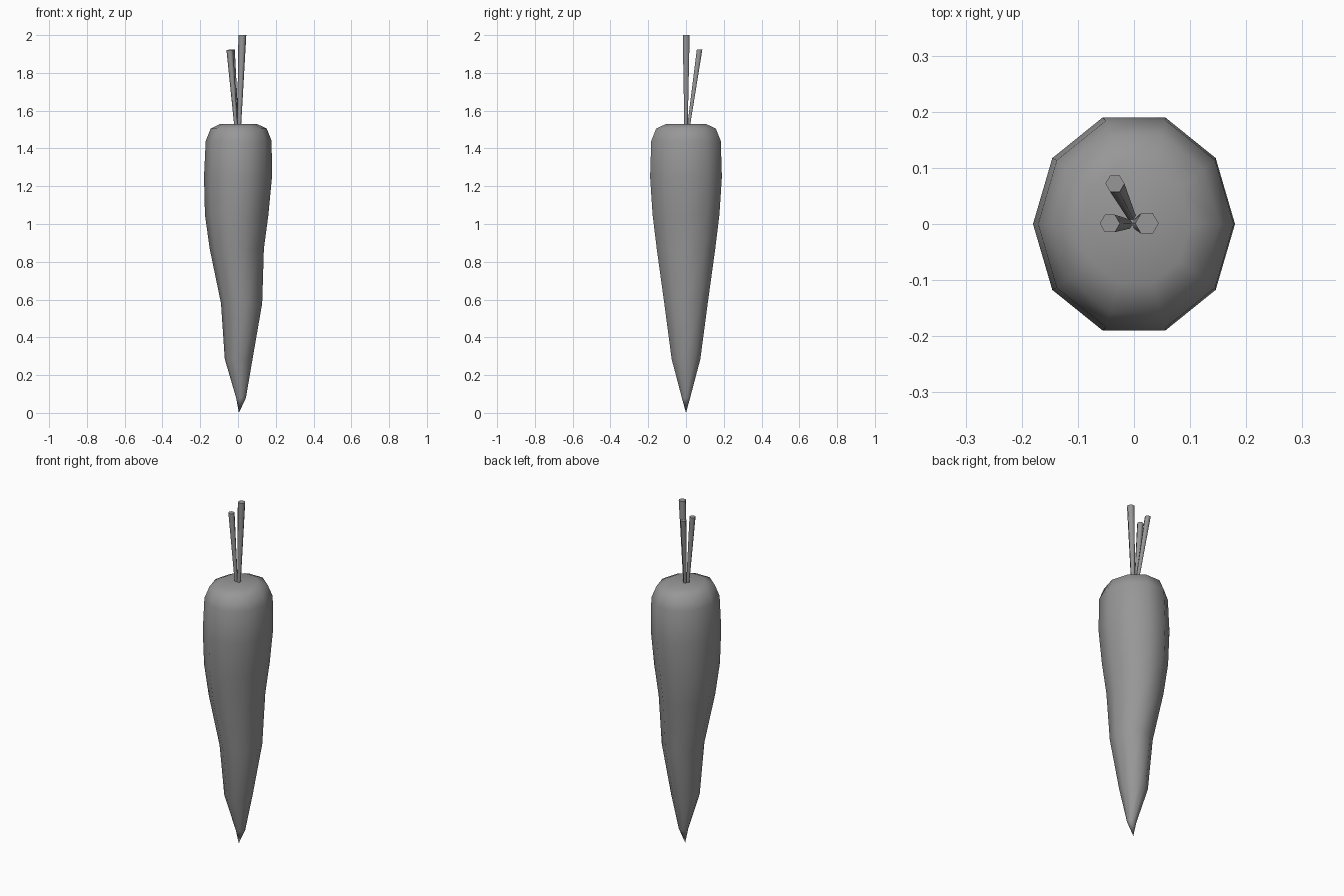
import bpy, bmesh, math

if "Cube" in bpy.data.objects:
    bpy.data.objects.remove(bpy.data.objects["Cube"])

# Dark grey shared by all parts
grey = bpy.data.materials.new("dark_grey")
grey.diffuse_color = (0.31, 0.31, 0.31, 1)
grey.use_nodes = True
grey.node_tree.nodes["Principled BSDF"].inputs["Base Color"].default_value = grey.diffuse_color


def loft(name, rings, sides, angle):
    """Skin rings of (cx, cy, z, rx, ry) and close both ends."""
    bm = bmesh.new()
    loops = []
    for cx, cy, z, rx, ry in rings:
        loops.append([bm.verts.new((cx + rx * math.cos(math.tau * i / sides),
                                    cy + ry * math.sin(math.tau * i / sides), z))
                      for i in range(sides)])
    for a, b in zip(loops, loops[1:]):
        for i in range(sides):
            j = (i + 1) % sides
            bm.faces.new((a[i], a[j], b[j], b[i]))
    bm.faces.new(loops[0][::-1])
    bm.faces.new(loops[-1])
    bmesh.ops.remove_doubles(bm, verts=bm.verts, dist=0.0005)
    bmesh.ops.recalc_face_normals(bm, faces=bm.faces)
    me = bpy.data.meshes.new(name)
    bm.to_mesh(me)
    bm.free()
    me.materials.append(grey)
    ob = bpy.data.objects.new(name, me)
    bpy.context.collection.objects.link(ob)
    bpy.ops.object.select_all(action='DESELECT')
    ob.select_set(True)
    bpy.context.view_layer.objects.active = ob
    bpy.ops.object.shade_smooth_by_angle(angle=math.radians(angle))
    return ob


# Root: z, left x, right x, half depth of each wobbly ring
profile = [
    (0.0, 0.005, 0.005, 0.0),
    (0.08, -0.01, 0.042, 0.022),
    (0.285, -0.07, 0.077, 0.076),
    (0.58, -0.09, 0.128, 0.115),
    (0.87, -0.15, 0.137, 0.155),
    (1.05, -0.175, 0.161, 0.177),
    (1.25, -0.18, 0.18, 0.19),
    (1.44, -0.171, 0.178, 0.184),
    (1.505, -0.145, 0.152, 0.158),
    (1.53, -0.095, 0.10, 0.105),
]
k = math.sin(math.radians(72))
loft("carrot_root", [((l + r) / 2, 0, z, (r - l) / 2, d / k) for z, l, r, d in profile], 10, 60)

# Stems: base centre, top centre, top radius (they widen upwards)
stems = [
    ((0.006, 0.0, 1.52), (0.023, 0.001, 2.0), 0.021),
    ((-0.011, 0.0, 1.52), (-0.043, 0.001, 1.92), 0.018),
    ((-0.005, 0.014, 1.52), (-0.034, 0.072, 1.925), 0.017),
]
for n, (base, top, r) in enumerate(stems, 1):
    loft(f"stem_{n}", [(*base, r * 0.5, r * 0.5), (*top, r, r)], 6, 61)
